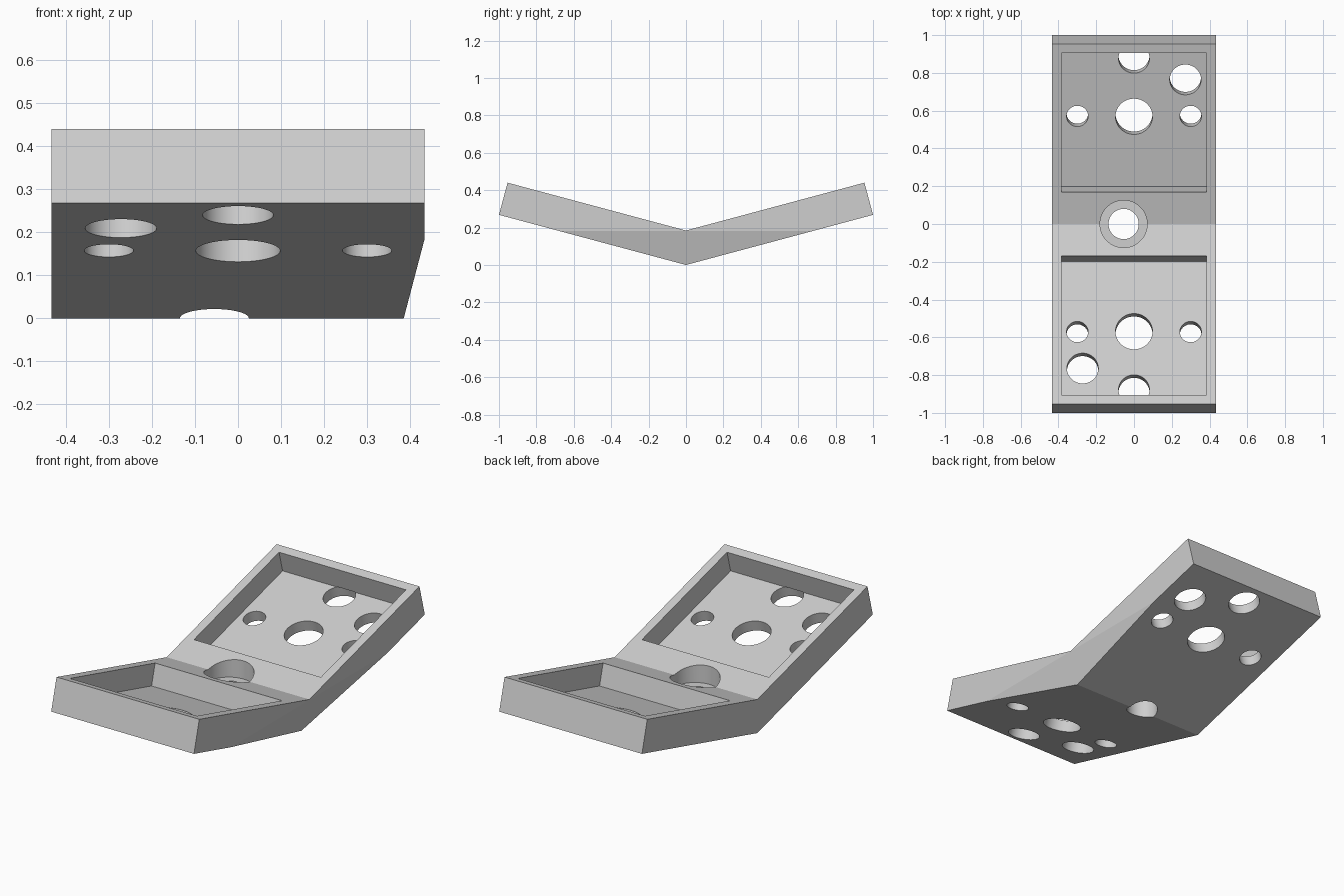
import bpy, bmesh, math
from mathutils import Matrix, Vector

cube = bpy.data.objects.get("Cube")
if cube:
    bpy.data.objects.remove(cube, do_unlink=True)

TILT = math.radians(15)
HALF_W = 0.433            # half width of the bracket
THICK = 0.178             # wing thickness
FLOOR = 0.06              # thickness left under the pockets
LENGTH = 1 / math.cos(TILT)
WALL = 0.048
VALLEY = THICK / math.cos(TILT)


def link(name, bm):
    bmesh.ops.recalc_face_normals(bm, faces=bm.faces)
    mesh = bpy.data.meshes.new(name)
    bm.to_mesh(mesh)
    bm.free()
    obj = bpy.data.objects.new(name, mesh)
    bpy.context.collection.objects.link(obj)
    return obj


def box_cutter(lo, hi, frame):
    bm = bmesh.new()
    lo, hi = Vector(lo), Vector(hi)
    size = Matrix.Diagonal((*(hi - lo), 1))
    bmesh.ops.create_cube(bm, size=1, matrix=frame @ Matrix.Translation((lo + hi) / 2) @ size)
    return link("pocket_cutter", bm)


def hole_cutter(x, y, radius, bottom, top, frame):
    bm = bmesh.new()
    place = Matrix.Translation((x, y, (bottom + top) / 2))
    bmesh.ops.create_cone(bm, cap_ends=True, segments=64, radius1=radius, radius2=radius,
                          depth=top - bottom, matrix=frame @ place)
    return link("hole_cutter", bm)


# V-shaped body: side profile extruded across the width
end_y, end_z = 1.0, math.tan(TILT)
rim_y = end_y - THICK * math.sin(TILT)
rim_z = end_z + THICK * math.cos(TILT)
profile = [(0, 0), (end_y, end_z), (rim_y, rim_z), (0, VALLEY), (-rim_y, rim_z), (-end_y, end_z)]
bm = bmesh.new()
side = bm.faces.new([bm.verts.new((-HALF_W, y, z)) for y, z in profile])
extruded = bmesh.ops.extrude_face_region(bm, geom=[side])["geom"]
bmesh.ops.translate(bm, vec=(2 * HALF_W, 0, 0),
                    verts=[v for v in extruded if isinstance(v, bmesh.types.BMVert)])

# Sloped undercut along the lower left side
cut_z = VALLEY - 0.002
cut = bmesh.ops.bisect_plane(bm, geom=bm.verts[:] + bm.edges[:] + bm.faces[:],
                             plane_co=(HALF_W, 0, cut_z), plane_no=(cut_z, 0, -0.048),
                             clear_outer=True)["geom_cut"]
bmesh.ops.edgeloop_fill(bm, edges=[e for e in cut if isinstance(e, bmesh.types.BMEdge)])
body = link("angled_bracket", bm)

# Each wing: one walled pocket and five holes square to the floor
holes = [(0, 0.605, 0.098), (-0.3, 0.607, 0.057), (0.3, 0.607, 0.057),
         (0.272, 0.807, 0.083), (0, 0.925, 0.082)]
cutters = []
for turn in (0, math.pi):
    frame = Matrix.Rotation(turn, 4, 'Z') @ Matrix.Rotation(TILT, 4, 'X')
    cutters.append(box_cutter((-HALF_W + WALL, 0.222, FLOOR),
                              (HALF_W - WALL, LENGTH - 0.05, THICK + 0.1), frame))
    for x, y, radius in holes:
        cutters.append(hole_cutter(x, y, radius, -0.1, FLOOR + 0.002, frame))

# Upright counterbored hole in the valley
cutters.append(hole_cutter(-0.055, 0, 0.125, 0.118, 0.5, Matrix()))
cutters.append(hole_cutter(-0.055, 0, 0.08, -0.1, 0.3, Matrix()))

bpy.ops.object.select_all(action='DESELECT')
bpy.context.view_layer.objects.active = body
body.select_set(True)
for cutter in cutters:
    cutter.hide_render = True
    mod = body.modifiers.new("cut", 'BOOLEAN')
    mod.operation = 'DIFFERENCE'
    mod.solver = 'EXACT'
    mod.object = cutter
    bpy.ops.object.modifier_apply(modifier=mod.name)
    bpy.data.objects.remove(cutter, do_unlink=True)

# Plain grey finish
grey = bpy.data.materials.new("light_grey")
grey.use_nodes = True
color = (0.62, 0.62, 0.62, 1)
grey.diffuse_color = color
grey.node_tree.nodes["Principled BSDF"].inputs["Base Color"].default_value = color
body.data.materials.clear()
body.data.materials.append(grey)
bpy.ops.object.shade_smooth_by_angle(angle=math.radians(12))
